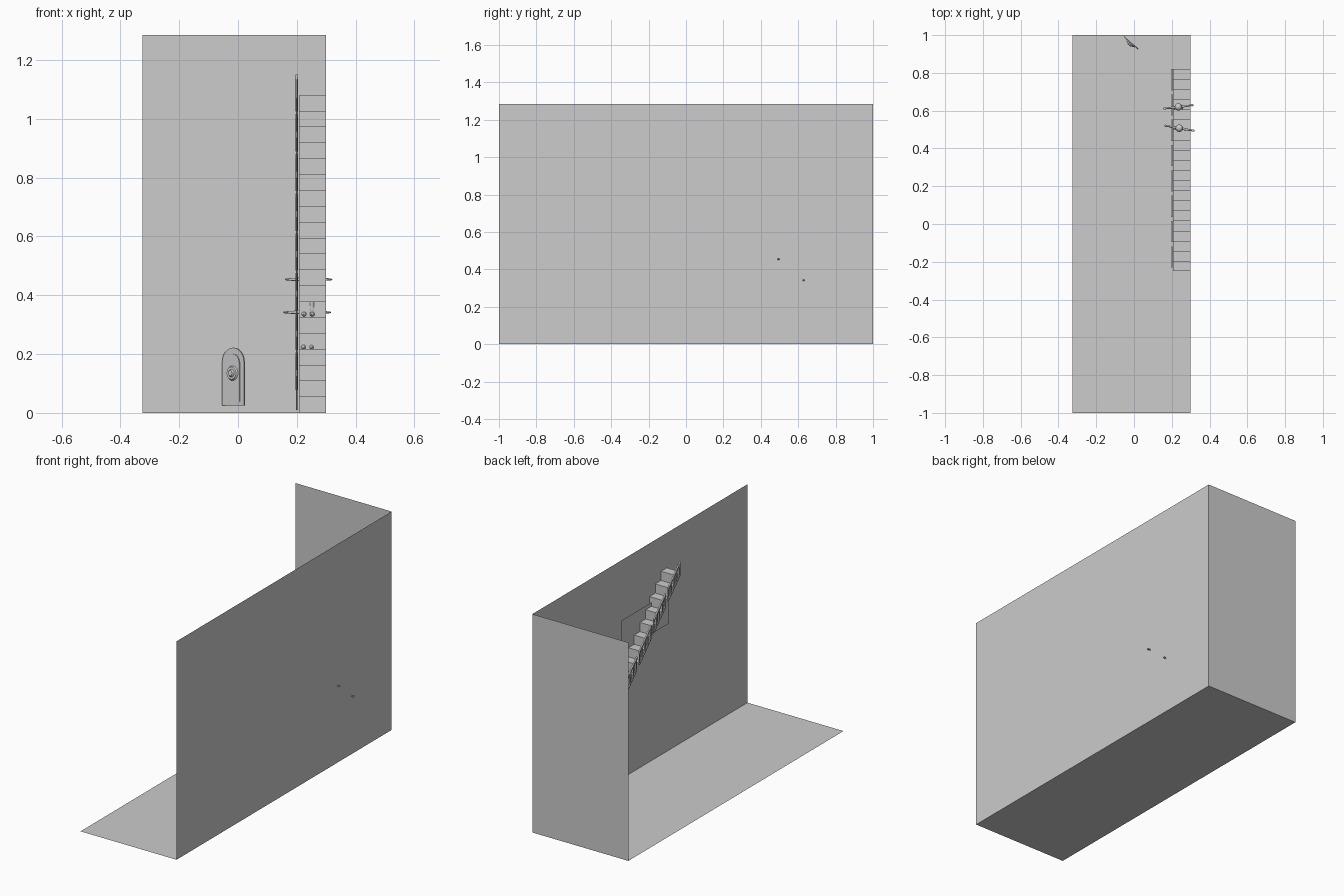
import bpy, bmesh, math
from mathutils import Matrix, Vector

if "Cube" in bpy.data.objects:
    bpy.data.objects.remove(bpy.data.objects["Cube"])

grey = bpy.data.materials.new("plain_grey")
grey.diffuse_color = (0.604, 0.604, 0.604, 1)
grey.use_nodes = True
grey.node_tree.nodes["Principled BSDF"].inputs["Base Color"].default_value = grey.diffuse_color


def finish(name, bm, smooth=False):
    bmesh.ops.recalc_face_normals(bm, faces=bm.faces[:])
    me = bpy.data.meshes.new(name)
    bm.to_mesh(me)
    bm.free()
    ob = bpy.data.objects.new(name, me)
    bpy.context.collection.objects.link(ob)
    me.materials.append(grey)
    if smooth:
        for p in me.polygons:
            p.use_smooth = True
    return ob


def sheet(name, pts):
    bm = bmesh.new()
    bm.faces.new([bm.verts.new(p) for p in pts])
    return finish(name, bm)


def prism(bm, pts, offset):
    """Closed solid from a flat outline swept along offset."""
    f = bm.faces.new([bm.verts.new(p) for p in pts])
    g = bmesh.ops.extrude_face_region(bm, geom=[f], use_keep_orig=True)
    bmesh.ops.translate(bm, vec=offset, verts=[v for v in g["geom"] if isinstance(v, bmesh.types.BMVert)])


def limb(bm, a, b, r1, r2, seg=10):
    a, b = Vector(a), Vector(b)
    d = b - a
    m = Matrix.Translation((a + b) / 2) @ d.to_track_quat('Z', 'Y').to_matrix().to_4x4()
    bmesh.ops.create_cone(bm, cap_ends=True, segments=seg, radius1=r1, radius2=r2, depth=d.length, matrix=m)


def ball(bm, c, r, s=(1, 1, 1)):
    bmesh.ops.create_uvsphere(bm, u_segments=14, v_segments=9, radius=r,
                              matrix=Matrix.Translation(c) @ Matrix.Diagonal((*s, 1)))


# Room: floor and two walls, single sheets
L, R, H = -0.325, 0.3, 1.285
sheet("floor", [(L, -1, 0), (R, -1, 0), (R, 1, 0), (L, 1, 0)])
bm = bmesh.new()
bm.faces.new([bm.verts.new(p) for p in [(R, 1, 0), (R, -1, 0), (R, -1, H), (R, 1, H)]])
bm.normal_update()
finish("side_wall", bm)
sheet("back_wall", [(L, 1, 0), (R, 1, 0), (R, 1, H), (L, 1, H)])

# Picture on the side wall and a small floor plate
sheet("wall_picture", [(0.288, 0.19, 0.755), (0.288, -0.25, 0.755), (0.288, -0.25, 0.94), (0.288, 0.19, 0.94)])
sheet("floor_plate", [(0.10, 0.47, 0.004), (0.145, 0.47, 0.004), (0.145, 0.50, 0.004), (0.10, 0.50, 0.004)])

# Staircase: folded sheet, two flights of ten steps climbing to the front
RUN, RISE, Y0 = 0.0535, 0.054, 0.82
for flight in range(2):
    path = []
    for i in range(flight * 10, flight * 10 + 10):
        path += [(Y0 - i * RUN, i * RISE), (Y0 - i * RUN, (i + 1) * RISE)]
    path.append((Y0 - (flight + 1) * 10 * RUN, (flight + 1) * 10 * RISE))
    bm = bmesh.new()
    rows = [(bm.verts.new((0.207, y, z)), bm.verts.new((0.3, y, z))) for y, z in path]
    for a, b in zip(rows, rows[1:]):
        bm.faces.new([a[0], a[1], b[1], b[0]])
    finish("stair_flight_%d" % (flight + 1), bm)

# Railing: eight sloping frames
SLOPE = RISE / RUN


def slope_z(y):
    return (Y0 - y) * SLOPE


for k in range(8):
    bm = bmesh.new()
    ya = Y0 - 0.134 * k
    yb = ya - 0.112

    def board(y1, y2, lo, hi, x=0.197, w=0.006):
        prism(bm, [(x, y1, slope_z(y1) + lo), (x, y2, slope_z(y2) + lo),
                   (x, y2, slope_z(y2) + hi), (x, y1, slope_z(y1) + hi)], (w, 0, 0))
    board(ya, yb, 0.078, 0.092, 0.196, 0.008)
    board(ya, yb, 0.010, 0.020)
    for j in range(5):
        y = ya - j * 0.0265
        board(y, y - 0.006, 0.020, 0.078, 0.198, 0.004)
    finish("railing_%d" % (k + 1), bm)

# Arch-topped panel with a round boss, turned beside the back wall
place = Matrix.Translation((-0.017, 0.957, 0.025)) @ Matrix.Rotation(math.radians(-41), 4, 'Z')


def arch(w, z0, z1, y):
    r = w / 2
    pts = [(-r, y, z0), (r, y, z0)]
    for i in range(13):
        a = math.pi * i / 12
        pts.append((r * math.cos(a), y, z1 - r + r * math.sin(a)))
    return pts


bm = bmesh.new()
prism(bm, arch(0.098, 0, 0.197, 0), (0, 0.005, 0))
prism(bm, arch(0.062, 0.014, 0.175, -0.003), (0, 0.003, 0))
finish("arched_panel", bm).matrix_world = place
bm = bmesh.new()
limb(bm, (0, -0.003, 0.11), (0, -0.009, 0.11), 0.025, 0.021, 20)
limb(bm, (0, -0.009, 0.11), (0, -0.015, 0.11), 0.013, 0.009, 16)
finish("panel_boss", bm).matrix_world = place


# Two figures standing on the stairs with arms held out
def figure(name, x, y, z, turn):
    bm = bmesh.new()
    for s in (-1, 1):
        limb(bm, (s * 0.013, 0, 0.008), (s * 0.010, 0, 0.075), 0.007, 0.011)
        ball(bm, (s * 0.014, -0.008, 0.008), 0.008, (1, 2, 1))
        limb(bm, (s * 0.018, 0, 0.126), (s * 0.068, 0, 0.126), 0.007, 0.004)
        ball(bm, (s * 0.073, 0, 0.126), 0.006, (1.5, 1, 0.6))
    limb(bm, (0, 0, 0.068), (0, 0, 0.134), 0.017, 0.019, 12)
    limb(bm, (0, 0, 0.130), (0, 0, 0.146), 0.007, 0.007)
    ball(bm, (0, 0, 0.160), 0.020, (1, 1, 1.1))
    ob = finish(name, bm, True)
    ob.matrix_world = Matrix.Translation((x, y, z)) @ Matrix.Rotation(math.radians(turn), 4, 'Z')
    bpy.context.view_layer.objects.active = ob
    bpy.ops.object.select_all(action='DESELECT')
    ob.select_set(True)
    bpy.ops.object.shade_smooth_by_angle(angle=math.radians(40))


figure("lower_figure", 0.235, 0.62, 4 * RISE, 7)
figure("upper_figure", 0.240, 0.507, 6 * RISE + 0.004, -10)
